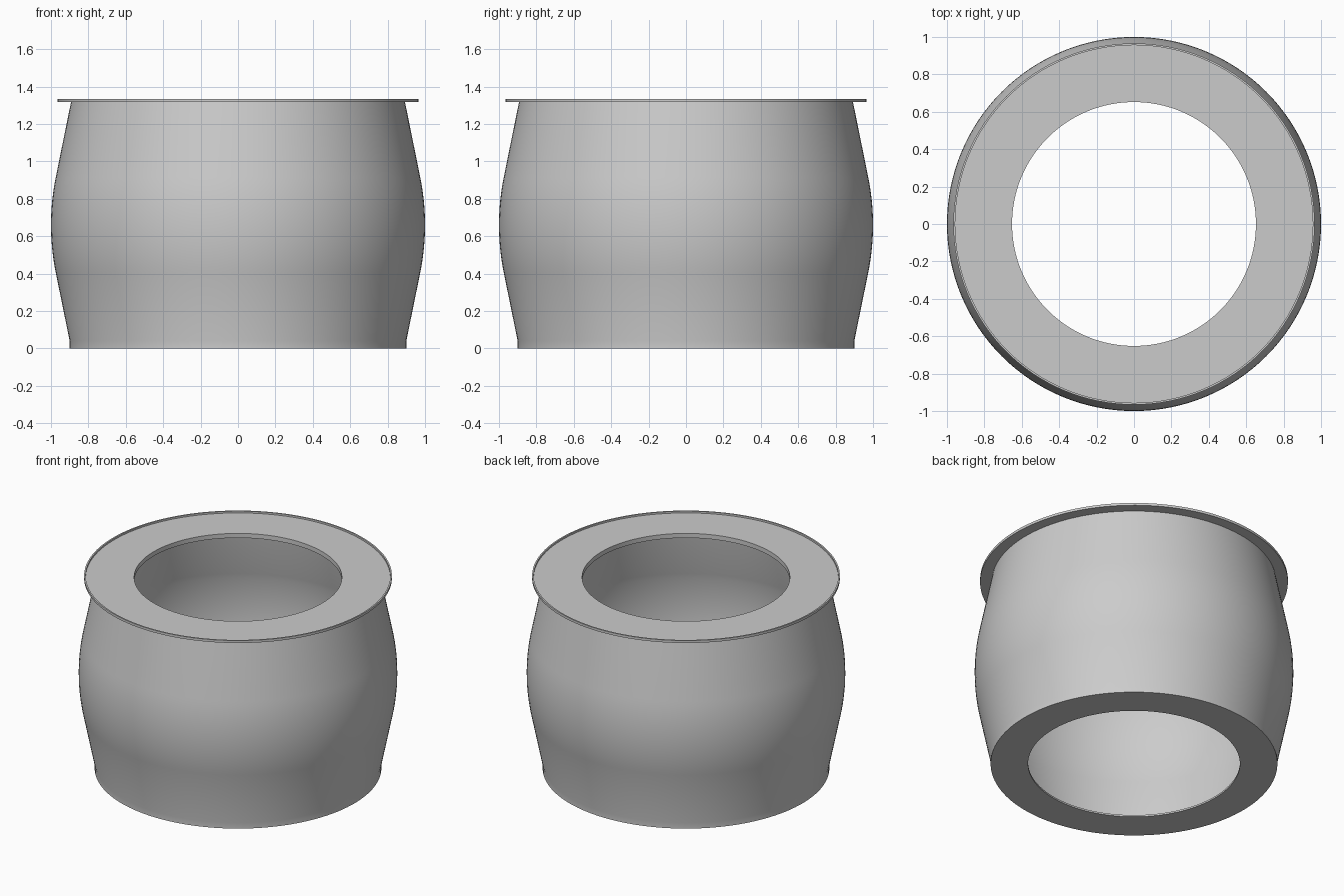
import bpy, bmesh, math

SEGMENTS = 128

cube = bpy.data.objects.get("Cube")
if cube:
    bpy.data.objects.remove(cube, do_unlink=True)

metal = bpy.data.materials.new("grey metal")
metal.use_nodes = True
colour = (0.6, 0.6, 0.6, 1)
metal.diffuse_color = colour
metal.node_tree.nodes["Principled BSDF"].inputs["Base Color"].default_value = colour


def lathe(name, profile):
    """Turn a closed (radius, height) outline around the z axis."""
    bm = bmesh.new()
    verts = [bm.verts.new((r, 0, z)) for r, z in profile]
    edges = [bm.edges.new((verts[i - 1], verts[i])) for i in range(len(verts))]
    bmesh.ops.spin(bm, geom=verts + edges, axis=(0, 0, 1), cent=(0, 0, 0),
                   angle=math.tau, steps=SEGMENTS, use_duplicate=False)
    bmesh.ops.remove_doubles(bm, verts=bm.verts, dist=0.0001)
    bmesh.ops.recalc_face_normals(bm, faces=bm.faces)
    mesh = bpy.data.meshes.new(name)
    bm.to_mesh(mesh)
    bm.free()
    mesh.materials.append(metal)
    obj = bpy.data.objects.new(name, mesh)
    bpy.context.collection.objects.link(obj)
    bpy.ops.object.select_all(action='DESELECT')
    obj.select_set(True)
    bpy.context.view_layer.objects.active = obj
    bpy.ops.object.shade_smooth_by_angle(angle=math.radians(25))


def quarter(r, z, radius, start):
    """Quarter turn, clockwise from the start angle."""
    steps = [math.radians(start - 90 * i / 10) for i in range(11)]
    return [(r + radius * math.cos(a), z + radius * math.sin(a)) for a in steps]


# Barrel-shaped sleeve: rounded belly between two straight tapers
MID, BELLY, TAPER = 0.66, 1.28, math.radians(11.5)
belly = []
for i in range(-8, 9):
    a = TAPER * i / 8
    belly.append((1 - BELLY * (1 - math.cos(a)), MID + BELLY * math.sin(a)))
outer = [(0.9, 0), (0.9, 0.04)] + belly

# Thin flange on top, its outer edge raised in a narrow rim
UNDER, FACE, RIM = 1.316, 1.321, 1.333
flange = [(0.893, UNDER), (0.966, UNDER), (0.966, RIM), (0.956, RIM), (0.956, FACE)]

# Hollow inside follows the belly, with rounded corners and inturned lips
WALL, CORNER, CEILING, FLOOR = 0.05, 0.12, 1.29, 0.012
TOP_HOLE, BASE_HOLE = 0.652, 0.665
hollow = [(TOP_HOLE, FACE), (TOP_HOLE, CEILING)]
hollow += quarter(0.86 - CORNER, CEILING - CORNER, CORNER, 90)
hollow += [(r - WALL, z) for r, z in reversed(belly)]
hollow += quarter(0.86 - CORNER, FLOOR + CORNER, CORNER, 0)
hollow += [(BASE_HOLE, FLOOR), (BASE_HOLE, 0)]

lathe("flanged_sleeve", outer + flange + hollow)
